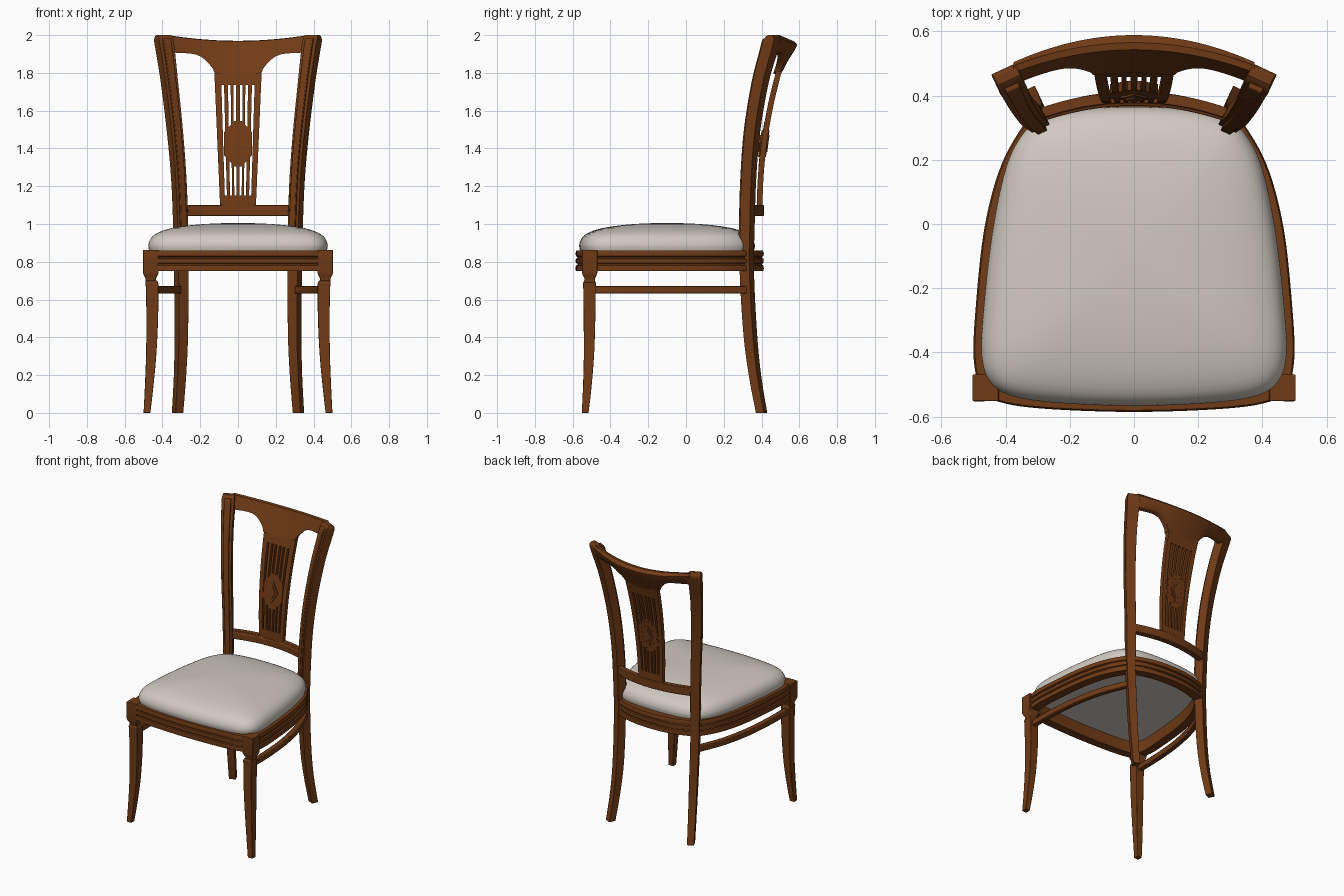
import bpy, bmesh, math
from mathutils import Vector

if "Cube" in bpy.data.objects:
    bpy.data.objects.remove(bpy.data.objects["Cube"])


def material(name, rgb):
    m = bpy.data.materials.new(name)
    m.diffuse_color = (*rgb, 1)
    m.use_nodes = True
    m.node_tree.nodes["Principled BSDF"].inputs["Base Color"].default_value = m.diffuse_color
    return m


WOOD = material("walnut wood", (0.165, 0.044, 0.008))
FABRIC = material("cream fabric", (0.64, 0.585, 0.53))


def loft(name, sections, mat=WOOD, closed=False, mirror=False, bevel=0.0):
    """Skin a list of equal-length closed sections into one object."""
    bm = bmesh.new()
    rings = [[bm.verts.new(p) for p in s] for s in sections]
    n = len(rings[0])
    for i in range(len(rings) if closed else len(rings) - 1):
        a, b = rings[i], rings[(i + 1) % len(rings)]
        for j in range(n):
            k = (j + 1) % n
            bm.faces.new((a[j], a[k], b[k], b[j]))
    if not closed:
        bm.faces.new(rings[0])
        bm.faces.new(rings[-1])
    bmesh.ops.recalc_face_normals(bm, faces=bm.faces)
    me = bpy.data.meshes.new(name)
    bm.to_mesh(me)
    bm.free()
    me.materials.append(mat)
    ob = bpy.data.objects.new(name, me)
    bpy.context.collection.objects.link(ob)
    bpy.ops.object.select_all(action='DESELECT')
    ob.select_set(True)
    bpy.context.view_layer.objects.active = ob
    bpy.ops.object.shade_smooth_by_angle(angle=math.radians(35))
    if bevel:
        b = ob.modifiers.new("bevel", 'BEVEL')
        b.width, b.segments, b.limit_method = bevel, 2, 'ANGLE'
        b.angle_limit = math.radians(40)
    if mirror:
        ob.modifiers.new("mirror", 'MIRROR')
    return ob


def smooth(pts, n=5, closed=False):
    """Catmull-Rom through tuples of any length."""
    out, m = [], len(pts)
    at = (lambda i: pts[i % m]) if closed else (lambda i: pts[min(max(i, 0), m - 1)])
    for i in range(m if closed else m - 1):
        for s in range(n):
            t = s / n
            out.append(tuple(0.5 * (2 * b + (c - a) * t + (2 * a - 5 * b + 4 * c - d) * t * t
                                    + (3 * b - a - 3 * c + d) * t ** 3)
                             for a, b, c, d in zip(at(i - 1), at(i), at(i + 1), at(i + 2))))
    return out if closed else out + [tuple(pts[-1])]


def full(half):
    """Mirror a half outline (front centre to back centre) and smooth it."""
    return smooth(half + [(-x, y) for x, y in half[-2:0:-1]], 5, True)


def sweep_flat(path, profile, closed):
    """Carry an (offset, z) profile along a plan path."""
    secs, m = [], len(path)
    for i, p in enumerate(path):
        a = path[(i - 1) % m if closed else max(i - 1, 0)]
        b = path[(i + 1) % m if closed else min(i + 1, m - 1)]
        t = Vector((b[0] - a[0], b[1] - a[1])).normalized()
        secs.append([(p[0] + t.y * o, p[1] - t.x * o, z) for o, z in profile])
    return secs


# seat frame with three moulded bands
frame = full([(0, -.583), (.25, -.575), (.4, -.557), (.47, -.52), (.497, -.42), (.49, -.25),
              (.465, -.02), (.42, .16), (.36, .28), (.3, .345), (.16, .395), (0, .41)])
profile = [(-.06, .75), (0, .75), (.002, .765), (0, .78), (-.008, .784), (-.008, .79),
           (0, .794), (.002, .805), (0, .816), (-.008, .82), (-.008, .826), (0, .83),
           (.002, .845), (-.003, .86), (-.06, .86)]
loft("seat_frame", sweep_flat(frame, profile, True), closed=True)

# domed cushion
pad = full([(0, -.566), (.22, -.558), (.37, -.538), (.445, -.495), (.474, -.41), (.467, -.25),
            (.44, -.02), (.40, .17), (.35, .275), (.29, .325), (.18, .355), (0, .365)])
rings = smooth([(.98, .835), (.99, .86), (1, .885), (.985, .912), (.95, .936), (.88, .957),
                (.74, .978), (.5, .995), (.25, 1.003), (.02, 1.006)], 2)
loft("seat_cushion", [[(x * s, -.1 + (y + .1) * s, z) for x, y in pad] for s, z in rings], FABRIC)


# front legs: corner block, neck, collar, tapering sabre foot
def square(cx, cy, z, h):
    return [(cx + a * h, cy + b * h, z) for a, b in ((-1, -1), (1, -1), (1, 1), (-1, 1))]


loft("front_leg_block", [square(.462, -.51, z, h) for z, h in
                         ((.69, .028), (.712, .028), (.728, .036), (.742, .041), (.863, .041))],
     mirror=True, bevel=.003)
foot = smooth([(.482, -.534, 0, .018), (.472, -.524, .12, .022), (.46, -.514, .3, .027),
               (.454, -.511, .5, .031), (.455, -.511, .66, .033), (.456, -.511, .685, .034),
               (.457, -.511, .7, .029)])
loft("front_leg", [square(*r) for r in foot], mirror=True, bevel=.005)

# rear posts: one curved piece from floor to top, turned in plan
ANG = math.radians(25)
U = Vector((math.cos(ANG), -math.sin(ANG), 0))
V = Vector((math.sin(ANG), math.cos(ANG), 0))


def turned(x, y, z, w, d, shift=0.0):
    c = Vector((x, y, z)) + V * shift
    return [c + U * a * w + V * b * d for a, b in ((-1, -1), (1, -1), (1, 1), (-1, 1))]


post = smooth([(.32, .40, 0, .023, .023), (.307, .365, .2, .025, .025),
               (.30, .34, .42, .027, .028), (.301, .322, .75, .029, .029),
               (.304, .325, 1.0, .031, .029), (.314, .333, 1.25, .032, .029),
               (.335, .353, 1.5, .034, .03), (.363, .395, 1.75, .037, .031),
               (.384, .438, 1.91, .041, .033), (.392, .452, 1.965, .042, .033),
               (.394, .458, 1.988, .041, .025), (.394, .460, 2.0, .038, .013)], 6)
loft("rear_post", [turned(*r) for r in post], mirror=True, bevel=.005)
# raised bead on the front of each post
loft("rear_post_bead", [turned(x, y, z, w * .55, .012, -d - .002)
                        for x, y, z, w, d in post if .85 < z < 1.985], mirror=True, bevel=.005)

# bowed side stretchers
path = smooth([(.455, -.5), (.452, -.3), (.432, -.08), (.385, .13), (.305, .33)], 6)
loft("side_stretcher", sweep_flat(path, [(-.018, .632), (.018, .632), (.018, .672), (-.018, .672)],
                                  False), mirror=True, bevel=.004)

# bowed crest rail, dropping at the centre to meet the splat
LOWER = smooth([(0, 1.795), (.06, 1.795), (.12, 1.80), (.135, 1.825), (.165, 1.86),
                (.205, 1.89), (.26, 1.903), (.375, 1.908)], 4)


def crest(x, zb):
    top, secs = 1.968 + .22 * x * x, []
    bow = -.6 * x * x
    lean = lambda z: .472 + .42 * (z - 1.8)
    front = [zb + (top - zb) * i / 5 for i in range(6)]
    pts = [(lean(z) + bow, z) for z in front]
    pts += [(lean(top) + .022 + bow, top + .002), (.575 + bow, top - .004),
            (.588 + bow, top - .018), (.58 + bow, top - .04)]
    zm = max(zb + .004, min(1.86, top - .05))
    pts += [(lean(zm) + .04 + bow, zm), (lean(zb) + .034 + bow, zb)]
    return [(x, y, z) for y, z in pts]


loft("crest_rail", [crest(-x, z) for x, z in LOWER[:0:-1]] + [crest(x, z) for x, z in LOWER])

# lower back rail
rail = []
for i in range(17):
    x = -.3 + .6 * i / 16
    y = .39 - .6 * x * x
    rail.append([(x, y + a, z) for a, z in ((-.022, 1.042), (.022, 1.042), (.022, 1.1),
                                            (-.012, 1.1), (-.012, 1.088), (-.022, 1.084))])
loft("lower_back_rail", rail, bevel=.003)


# pierced splat following a backward curve
def splat_y(z):
    return .375 + .1 * (max(z - 1.08, 0) / .72) ** 2


def half_width(z):
    return .095 + .03 * (z - 1.1) / .7


def panel(name, z0, z1, edges, proud=0.0, thick=.03, n=12):
    secs = []
    for i in range(n + 1):
        z = z0 + (z1 - z0) * i / n
        a, b = edges(z)
        y = splat_y(z)
        secs.append([(a, y - proud, z), (b, y - proud, z), (b, y + thick, z), (a, y + thick, z)])
    return loft(name, secs)


for name, z0, z1 in (("splat_bottom", 1.09, 1.15), ("splat_top", 1.735, 1.815)):
    panel(name, z0, z1, lambda z: (-half_width(z), half_width(z)), n=3)
for i, (c, h) in enumerate(((-.86, .14), (-.52, .085), (-.26, .06), (0, .085),
                            (.26, .06), (.52, .085), (.86, .14))):
    panel(f"splat_bar_{i + 1}", 1.14, 1.75,
          lambda z: ((c - h) * half_width(z), (c + h) * half_width(z)))

# solid centre with a raised lozenge
lozenge = lambda w, h: (lambda z: (-max(w * (1 - abs(z - 1.425) / h), .0005),
                                   max(w * (1 - abs(z - 1.425) / h), .0005)))
panel("splat_centre", 1.305, 1.545,
      lambda z: (-min(.075, .02 + .9 * (.12 - abs(z - 1.425))),
                 min(.075, .02 + .9 * (.12 - abs(z - 1.425)))), .001, .029)
panel("lozenge_outer", 1.355, 1.495, lozenge(.042, .07), .008, .034)
panel("lozenge_inner", 1.38, 1.47, lozenge(.026, .045), .014, .038)
